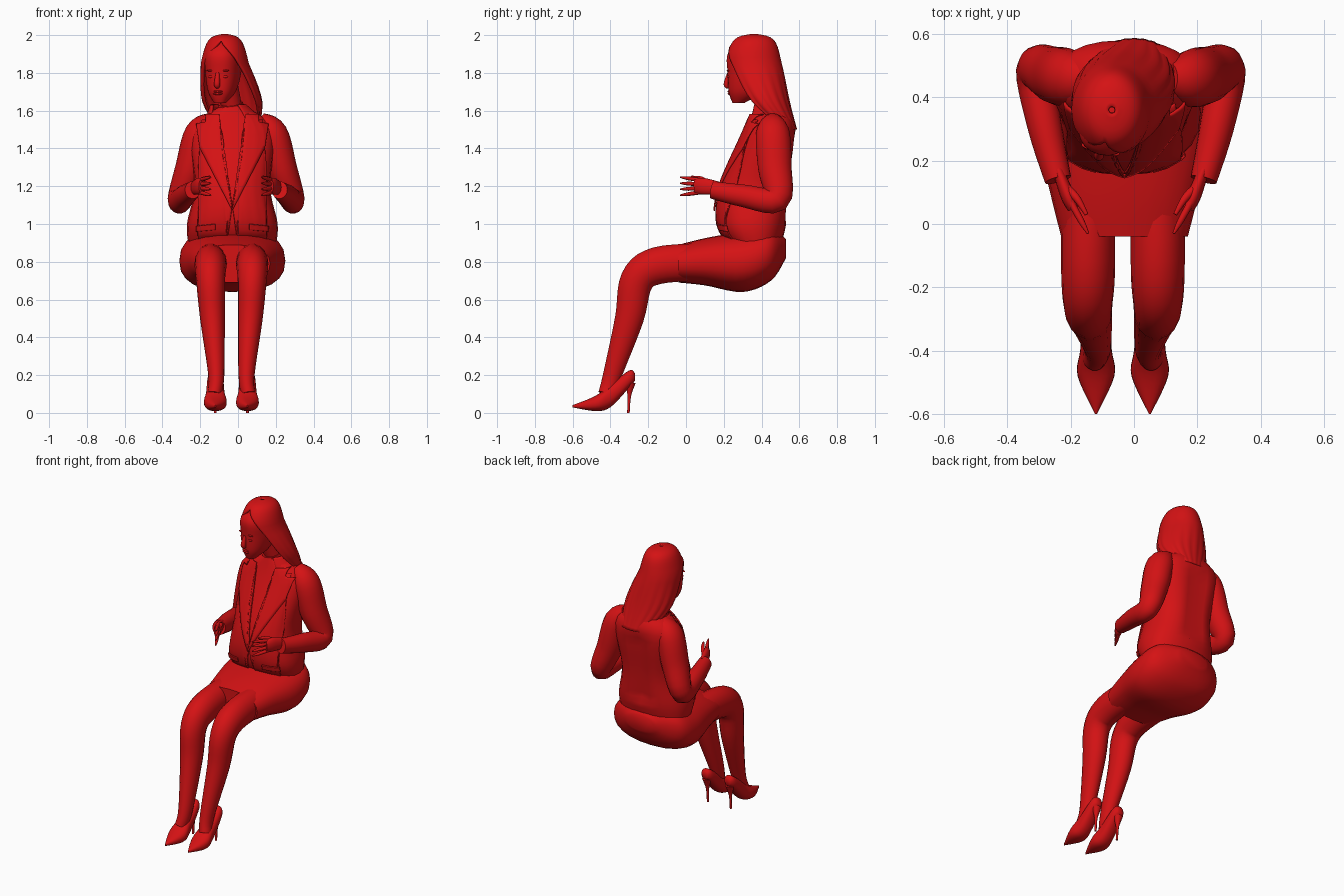
import bpy, bmesh, math
from mathutils import Vector
from mathutils.bvhtree import BVHTree

if "Cube" in bpy.data.objects:
    bpy.data.objects.remove(bpy.data.objects["Cube"])

red = bpy.data.materials.new("red")
red.use_nodes = True
red.diffuse_color = (0.66, 0.006, 0.007, 1)
red.node_tree.nodes["Principled BSDF"].inputs["Base Color"].default_value = red.diffuse_color

AXIS_X, AXIS_Y, AXIS_Z = Vector((1, 0, 0)), Vector((0, 1, 0)), Vector((0, 0, 1))
BODY_X = -0.03
HEAD_TURN = -0.25
parts = []


def finish(name, bm, thickness=0):
    """Turn a bmesh into a red object, thickened if it is a sheet."""
    bmesh.ops.recalc_face_normals(bm, faces=bm.faces)
    mesh = bpy.data.meshes.new(name)
    bm.to_mesh(mesh)
    bm.free()
    mesh.materials.append(red)
    part = bpy.data.objects.new(name, mesh)
    bpy.context.scene.collection.objects.link(part)
    if thickness:
        solid = part.modifiers.new("Thickness", 'SOLIDIFY')
        solid.thickness, solid.offset = thickness, 0
    parts.append(part)
    return part


def blend(rows, steps=5):
    """Smooth curve through a few key rows of equal length."""
    result = []
    for i in range(len(rows) - 1):
        before, after = rows[max(i - 1, 0)], rows[min(i + 2, len(rows) - 1)]
        for k in range(steps):
            t = k / steps
            result.append(tuple(
                b + t * ((c - a) + t * ((2 * a - 5 * b + 4 * c - d) + t * (3 * (b - c) + d - a))) / 2
                for a, b, c, d in zip(before, rows[i], rows[i + 1], after)))
    return result + [tuple(rows[-1])]


def skin(name, rings, closed=True, thickness=0):
    """Bridge neighbouring rings; closed rings also get end caps."""
    bm = bmesh.new()
    rows = [[bm.verts.new(p) for p in ring] for ring in rings]
    count = len(rows[0])
    for low, high in zip(rows, rows[1:]):
        for i in range(count if closed else count - 1):
            j = (i + 1) % count
            bm.faces.new((low[i], low[j], high[j], high[i]))
    if closed:
        bm.faces.new(rows[0])
        bm.faces.new(rows[-1])
    bmesh.ops.remove_doubles(bm, verts=bm.verts, dist=0.0001)
    return finish(name, bm, thickness)


def oval(center, u, v, wide, deep, power=1, count=24):
    def bend(w):
        return math.copysign(abs(w) ** power, w)
    angles = [math.tau * i / count for i in range(count)]
    return [center + u * wide * bend(math.cos(a)) + v * deep * bend(math.sin(a)) for a in angles]


def loft(name, along, across, rows, x=0, power=0.85):
    """Rows: position along the axis, half width, centre across, half depth."""
    return skin(name, [oval(AXIS_X * x + along * pos + across * mid, AXIS_X, across, wide, deep, power)
                       for pos, wide, mid, deep in blend(rows)])


def limb(name, rows, x=0, side=1, aspect=1, count=14):
    """Rows: x, y, z, radius; the side mirrors x about the given centre."""
    rows = blend([(x + side * row[0], *row[1:]) for row in rows])
    points = [Vector(row[:3]) for row in rows]
    rings = []
    for i, point in enumerate(points):
        ahead = (points[min(i + 1, len(points) - 1)] - points[max(i - 1, 0)]).normalized()
        u = (AXIS_X - ahead * ahead.x).normalized()
        radius = rows[i][3]
        rings.append(oval(point, u, ahead.cross(u), radius * aspect, radius, count=count))
    return skin(name, rings)


def wrap(name, rows, thickness, drift=0, ripple=0, count=44):
    """Sheet open towards the face. Rows: z, centre y, half width, half depth, opening angle."""
    rings = []
    for z, mid, wide, deep, gap in blend(rows):
        gap = math.radians(max(gap, 0))
        fall = max(0, 1.85 - z)
        ring = []
        for i in range(count + 1):
            a = gap + (math.tau - 2 * gap) * i / count + HEAD_TURN
            wave = 1 + ripple * min(1, fall * 5) * math.cos(i * 1.5)
            ring.append(Vector((drift * (fall - 0.35) + wide * wave * math.sin(a),
                                mid - deep * wave * math.cos(a), z)))
        rings.append(ring)
    return skin(name, rings, False, thickness)


def ball(name, center, size):
    bm = bmesh.new()
    bmesh.ops.create_uvsphere(bm, u_segments=16, v_segments=10, radius=1)
    bmesh.ops.scale(bm, vec=size, verts=bm.verts)
    bmesh.ops.translate(bm, vec=center, verts=bm.verts)
    finish(name, bm)


def drape(name, side, outline, lift):
    """Flat x-z outline laid over the front of the jacket."""
    bm = bmesh.new()
    bm.faces.new([bm.verts.new((BODY_X + side * x, 0, z)) for x, z in outline])
    bmesh.ops.triangulate(bm, faces=bm.faces)
    bmesh.ops.subdivide_edges(bm, edges=bm.edges, cuts=9, use_grid_fill=True)
    for v in bm.verts:
        hit = jacket_tree.ray_cast(v.co - AXIS_Y, AXIS_Y)[0]
        v.co.y = (hit.y if hit else 0.4) - lift
    finish(name, bm, 0.008)


# Jacket body with a hollow along the spine
jacket = loft("jacket_body", AXIS_Z, AXIS_Y, [
    (0.88, 0.23, 0.37, 0.13), (1, 0.24, 0.35, 0.18), (1.2, 0.2, 0.37, 0.18),
    (1.5, 0.22, 0.45, 0.13), (1.62, 0.07, 0.44, 0.08)], BODY_X)
for v in jacket.data.vertices:
    if v.co.y > 0.45 and 1 < v.co.z < 1.5:
        v.co.y -= 0.03 * math.exp(-((v.co.x - BODY_X) / 0.05) ** 2)

# Skirt, from the front hem back over the seat
loft("skirt", AXIS_Y, AXIS_Z, [
    (-0.04, 0.2, 0.79, 0.1), (0.1, 0.235, 0.8, 0.125), (0.3, 0.28, 0.8, 0.16),
    (0.45, 0.25, 0.84, 0.14), (0.53, 0.1, 0.87, 0.05)], BODY_X)

# Collar, sweater neck and neck
wrap("jacket_collar", [(1.56, 0.45, 0.14, 0.11, 40), (1.63, 0.43, 0.09, 0.08, 50)], 0.012, 0.4)
limb("sweater_neck", [(0, 0.45, 1.54, 0.09), (-0.01, 0.42, 1.64, 0.065)], BODY_X)
limb("neck", [(0, 0.43, 1.6, 0.055), (-0.03, 0.38, 1.76, 0.055)], BODY_X)

# Head and face, modelled facing forward
face_start = len(parts)
loft("head", AXIS_Z, AXIS_Y, [
    (1.64, 0.03, -0.07, 0.03), (1.7, 0.07, -0.03, 0.09), (1.8, 0.09, 0, 0.125),
    (1.9, 0.09, 0, 0.125), (1.97, 0.04, 0, 0.06)])
limb("nose", [(0, -0.12, 1.8, 0.01), (0, -0.134, 1.74, 0.016), (0, -0.12, 1.725, 0.01)])
for name, z in (("upper_lip", 1.702), ("lower_lip", 1.69)):
    ball(name, (0, -0.115, z), (0.026, 0.012, 0.007))
for name, side in (("right", -1), ("left", 1)):
    ball(name + "_eye", (side * 0.036, -0.11, 1.78), (0.017, 0.01, 0.008))
    ball(name + "_brow", (side * 0.038, -0.113, 1.812), (0.024, 0.01, 0.005))

# The head turns a little to its right
for part in parts[face_start:]:
    part.location = (-0.078, 0.345, 0)
    part.rotation_euler.z = HEAD_TURN

# Long hair falling behind the shoulders
wrap("hair", [(2, 0.36, 0.01, 0.01, 0), (1.97, 0.36, 0.08, 0.1, 0), (1.85, 0.36, 0.12, 0.14, 50),
              (1.65, 0.42, 0.15, 0.12, 70), (1.5, 0.53, 0.1, 0.05, 90)], 0.014, 0.2, 0.02)

bpy.context.view_layer.update()
jacket_tree = BVHTree.FromObject(jacket, bpy.context.evaluated_depsgraph_get())

for name, side in (("right", -1), ("left", 1)):
    # Jacket front, lapel and pocket
    drape(name + "_jacket_front", side, [
        (0.07, 1.56), (0.16, 1.55), (0.18, 1.3), (0.18, 0.9), (0.03, 0.9), (0, 1.1)], 0.008)
    drape(name + "_lapel", side, [
        (0.07, 1.58), (0.14, 1.58), (0.14, 1.54), (0.19, 1.53), (0.17, 1.4), (0, 1.07), (0.05, 1.35)], 0.018)
    drape(name + "_pocket_flap", side, [(0.09, 1), (0.19, 0.99), (0.19, 0.96), (0.09, 0.97)], 0.014)

    # Sleeve, palm and thumb
    arm_x = -0.01
    limb(name + "_sleeve", [
        (0.12, 0.46, 1.55, 0.05), (0.19, 0.46, 1.48, 0.09), (0.24, 0.47, 1.3, 0.09),
        (0.3, 0.48, 1.13, 0.07), (0.27, 0.3, 1.15, 0.06), (0.23, 0.14, 1.18, 0.047)],
        arm_x, side, 0.9, 18)
    limb(name + "_palm", [(0.23, 0.17, 1.19, 0.035), (0.2, 0.09, 1.2, 0.045), (0.18, 0.05, 1.2, 0.04)],
         arm_x, side, 0.5)
    limb(name + "_thumb", [(0.2, 0.11, 1.22, 0.014), (0.17, 0.08, 1.24, 0.012), (0.14, 0.03, 1.25, 0.006)],
         arm_x, side)

    # Fingers fan out from the palm
    for finger in range(4):
        base = Vector((0.19, 0.07, 1.167 + 0.022 * finger))
        reach = Vector((-0.055, -0.1, 0.01 * (finger - 1.5)))
        limb(name + "_finger_" + str(finger + 1), [
            (*base, 0.011), (*(base + reach * 0.6), 0.01), (*(base + reach), 0.004)], arm_x, side, count=8)

    # Leg
    leg_x = -0.035
    limb(name + "_leg", [
        (0.11, 0.1, 0.8, 0.1), (0.11, -0.15, 0.78, 0.1), (0.11, -0.26, 0.7, 0.09),
        (0.1, -0.3, 0.5, 0.077), (0.08, -0.39, 0.2, 0.05), (0.09, -0.42, 0.1, 0.045)],
        leg_x, side, 0.85, 18)

    # Pointed shoe with a thin heel
    shoe_x = 0.085
    loft(name + "_shoe", AXIS_Y, AXIS_Z, [
        (-0.6, 0.003, 0.035, 0.006), (-0.48, 0.058, 0.05, 0.04), (-0.4, 0.05, 0.09, 0.06),
        (-0.3, 0.04, 0.18, 0.045), (-0.27, 0.02, 0.19, 0.02)], leg_x + side * shoe_x)
    limb(name + "_heel", [(shoe_x, -0.295, 0.16, 0.03), (shoe_x, -0.3, 0.09, 0.01), (shoe_x, -0.305, 0, 0.007)],
         leg_x, side, count=10)

# Smooth shading with sharp folds kept
bpy.ops.object.select_all(action='DESELECT')
for part in parts:
    part.select_set(True)
bpy.context.view_layer.objects.active = jacket
bpy.ops.object.shade_smooth_by_angle(angle=math.radians(50))
